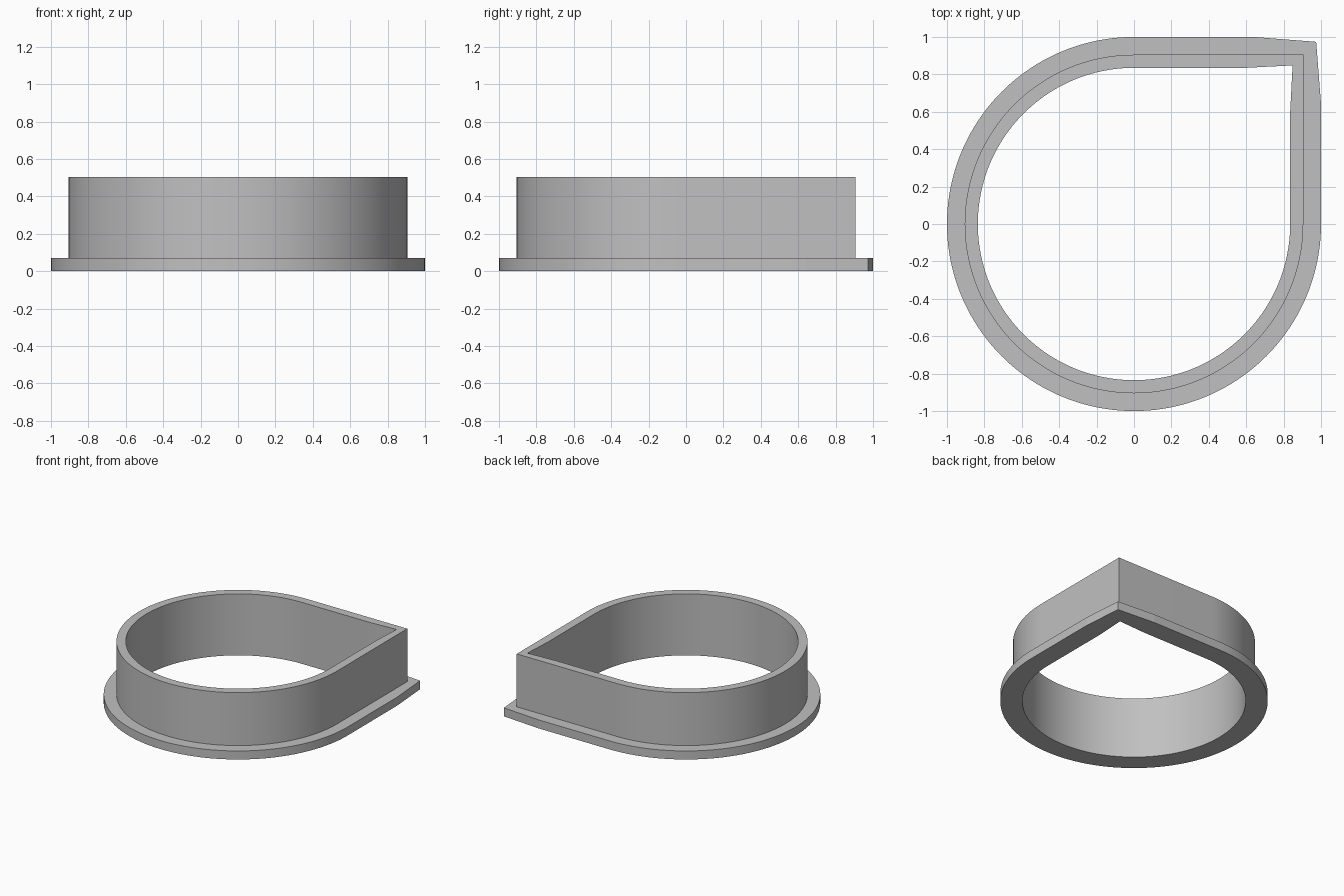
import bpy, bmesh, math

cube = bpy.data.objects.get("Cube")
if cube:
    bpy.data.objects.remove(cube, do_unlink=True)

ARC_STEPS = 120


def teardrop(bm, radius, bend, corner, z):
    """Ring of verts: three quarters of a circle, then two sides meeting at a corner."""
    points = []
    for i in range(ARC_STEPS + 1):
        a = math.radians(90 + 270 * i / ARC_STEPS)
        points.append((radius * math.cos(a), radius * math.sin(a)))
    points += [(radius, bend), (corner, corner), (bend, radius)]
    return [bm.verts.new((x, y, z)) for x, y in points]


# Matte grey
grey = bpy.data.materials.new("grey")
grey.use_nodes = True
colour = (0.53, 0.53, 0.53, 1)
grey.diffuse_color = colour
grey.node_tree.nodes["Principled BSDF"].inputs["Base Color"].default_value = colour

# Closed section through wall and foot flange: radius, bend, corner, height
section = [
    (0.835, 0.60, 0.848, 0.0),
    (0.835, 0.60, 0.848, 0.505),
    (0.905, 0.65, 0.905, 0.505),
    (0.905, 0.65, 0.905, 0.07),
    (1.0, 0.64, 0.974, 0.07),
    (1.0, 0.64, 0.974, 0.0),
]

# Wall and flange as one watertight body
bm = bmesh.new()
rings = [teardrop(bm, *s) for s in section]
for k, ring in enumerate(rings):
    following = rings[(k + 1) % len(rings)]
    for i in range(len(ring)):
        j = (i + 1) % len(ring)
        bm.faces.new((ring[i], ring[j], following[j], following[i]))
bmesh.ops.recalc_face_normals(bm, faces=bm.faces)

mesh = bpy.data.meshes.new("flanged_teardrop_ring")
bm.to_mesh(mesh)
bm.free()
mesh.materials.append(grey)
body = bpy.data.objects.new("flanged_teardrop_ring", mesh)
bpy.context.collection.objects.link(body)

# Smooth arc, crisp edges and corner
bpy.ops.object.select_all(action='DESELECT')
body.select_set(True)
bpy.context.view_layer.objects.active = body
bpy.ops.object.shade_smooth_by_angle(angle=math.radians(3))
